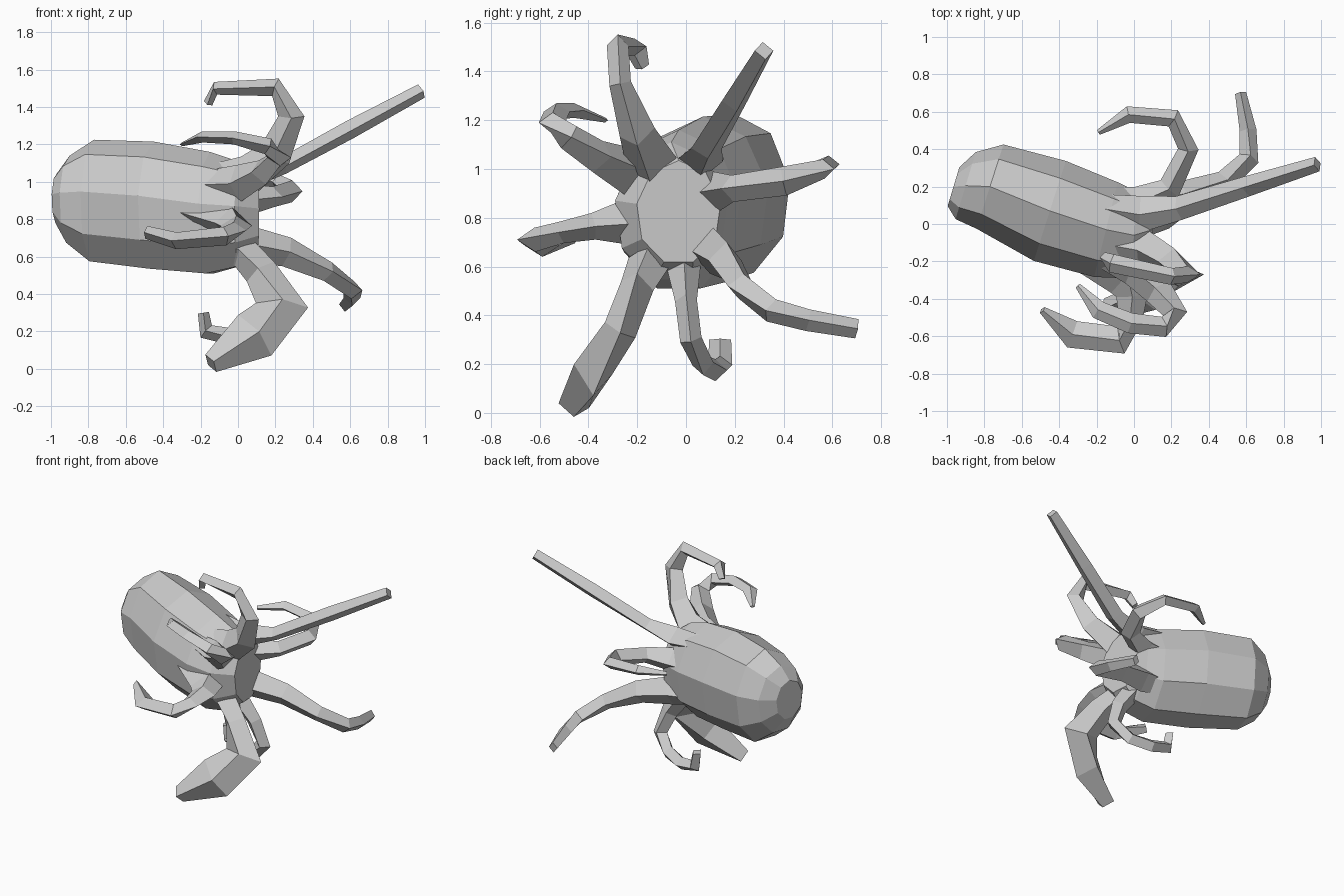
import bpy, bmesh, math
from mathutils import Vector


def skin(name, rings):
    """Bridge a list of vertex rings into a closed, flat-shaded mesh."""
    bm = bmesh.new()
    loops = [[bm.verts.new(p) for p in ring] for ring in rings]
    n = len(loops[0])
    for a, b in zip(loops, loops[1:]):
        for i in range(n):
            j = (i + 1) % n
            bm.faces.new((a[i], a[j], b[j], b[i]))
    bm.faces.new(loops[0][::-1])
    bm.faces.new(loops[-1])
    bmesh.ops.recalc_face_normals(bm, faces=bm.faces)
    me = bpy.data.meshes.new(name)
    bm.to_mesh(me)
    bm.free()
    ob = bpy.data.objects.new(name, me)
    bpy.context.collection.objects.link(ob)
    return ob


def ellipse(c, u, v, ru, rv, n, phase=0.5):
    out = []
    for i in range(n):
        a = 2 * math.pi * (i + phase) / n
        out.append(Vector(c) + u * ru * math.cos(a) + v * rv * math.sin(a))
    return out


def arm(name, path, ref, wide, thin):
    """Four-sided tentacle; wide lies across ref, thin lies along ref."""
    pts = [Vector(p) for p in path]
    rings = []
    for i, p in enumerate(pts):
        t = (pts[min(i + 1, len(pts) - 1)] - pts[max(i - 1, 0)]).normalized()
        side = t.cross(Vector(ref)).normalized()
        nor = side.cross(t)
        rings.append(ellipse(p, side, nor, wide[i], thin[i], 4, 0))
    return skin(name, rings)


# Mantle and head: slanted rings from the rear tip, squaring up at the face
up = Vector((0, 0, 1))
sections = [
    (-0.965, 0.20, 0.91, 0.11, 0.14, 0.30),
    (-0.90, 0.205, 0.90, 0.19, 0.24, 0.30),
    (-0.77, 0.20, 0.89, 0.24, 0.335, 0.32),
    (-0.45, 0.07, 0.865, 0.285, 0.35, 0.32),
    (-0.15, -0.03, 0.825, 0.265, 0.335, 0.25),
    (0.0, -0.06, 0.82, 0.235, 0.29, 0.08),
    (0.10, -0.03, 0.82, 0.175, 0.215, -0.08),
]
skin("mantle", [ellipse((x, y, z), Vector((s, 1, 0)).normalized(), up, a, b, 9, 0.25)
                for x, y, z, a, b, s in sections])

Y, Z = (0, 1, 0), (0, 0, 1)

# Raised arms
arm("upper_front_arm",
    [(-0.20, -0.10, 1.02), (0.05, -0.14, 1.03), (0.20, -0.20, 1.15),
     (0.285, -0.27, 1.35), (0.20, -0.28, 1.505), (-0.12, -0.21, 1.50),
     (-0.16, -0.18, 1.42)],
    Y, [.06, .11, .09, .07, .05, .035, .025],
    [.08, .11, .075, .045, .045, .05, .03])
arm("long_raised_arm",
    [(-0.40, 0.12, 1.08), (0.03, 0.05, 1.03), (0.24, 0.085, 1.085),
     (0.60, 0.20, 1.28), (0.98, 0.32, 1.485)],
    Z, [.05, .10, .065, .055, .04], [.05, .08, .045, .05, .04])

# Side arms
arm("back_side_arm",
    [(-0.25, 0.12, .90), (0.02, 0.11, .90), (0.19, 0.19, .92),
     (0.29, 0.40, .95), (0.21, 0.565, 1.0), (-0.03, 0.585, 1.02),
     (-0.19, 0.49, 1.0)],
    Z, [.07, .09, .065, .055, .05, .045, .015],
    [.08, .09, .055, .06, .04, .035, .015])
arm("front_shoulder_arm",
    [(-0.28, -0.12, .98), (0.0, -0.24, .99), (0.13, -0.36, 1.05),
     (0.22, -0.48, 1.13), (0.16, -0.55, 1.19), (-0.02, -0.53, 1.235),
     (-0.19, -0.46, 1.24), (-0.30, -0.33, 1.20)],
    Z, [.05, .09, .08, .065, .055, .055, .05, .015],
    [.06, .10, .07, .055, .045, .035, .03, .01])
arm("front_side_arm",
    [(-0.34, -0.16, .85), (-0.05, -0.26, .78), (-0.01, -0.38, .765),
     (-0.02, -0.51, .74), (-0.07, -0.62, .71), (-0.33, -0.59, .685),
     (-0.49, -0.46, .73)],
    Z, [.06, .13, .085, .065, .075, .075, .02],
    [.06, .09, .055, .045, .05, .045, .035])

# Lower arms
arm("back_lower_arm",
    [(-0.25, 0.10, .70), (0.04, 0.10, .67), (0.26, 0.16, .625),
     (0.48, 0.225, .52), (0.615, 0.35, .42), (0.61, 0.50, .38),
     (0.57, 0.70, .345)],
    Z, [.06, .09, .07, .06, .055, .045, .03],
    [.06, .10, .08, .055, .05, .045, .04])
arm("broad_standing_arm",
    [(-0.12, -0.10, .68), (0.03, -0.15, .62), (0.12, -0.20, .52),
     (0.235, -0.27, .34), (0.09, -0.38, .18), (-0.145, -0.46, .03)],
    Y, [.06, .085, .09, .14, .14, .055], [.07, .09, .07, .07, .085, .065])
arm("curled_lower_arm",
    [(-0.15, -0.02, .66), (0.03, -0.01, .60), (0.13, 0.0, .46),
     (0.19, 0.02, .30), (0.09, 0.07, .20), (-0.05, 0.12, .175),
     (-0.17, 0.14, .20), (-0.185, 0.14, .30)],
    Y, [.06, .07, .06, .055, .05, .045, .045, .03],
    [.07, .07, .045, .045, .045, .05, .05, .045])
